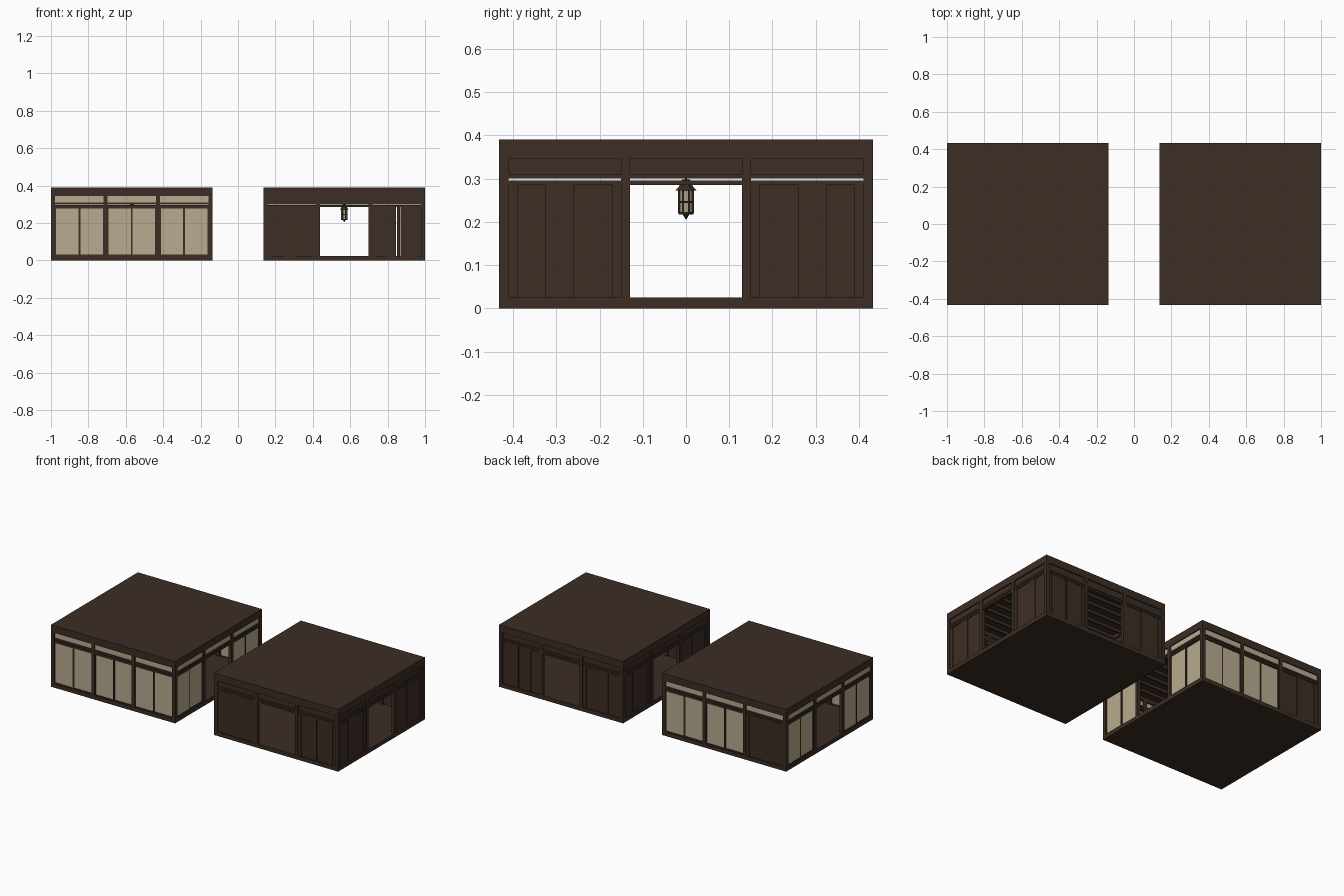
import bpy, bmesh, math
from mathutils import Matrix, Vector

if "Cube" in bpy.data.objects:
    bpy.data.objects.remove(bpy.data.objects["Cube"])

def material(name, rgb):
    m = bpy.data.materials.new(name)
    m.diffuse_color = (*rgb, 1)
    m.use_nodes = True
    m.node_tree.nodes["Principled BSDF"].inputs["Base Color"].default_value = m.diffuse_color
    return m

WOOD = material("dark wood", (0.046, 0.027, 0.018))
PAPER = material("cream paper", (0.48, 0.41, 0.275))
METAL = material("lantern bronze", (0.035, 0.022, 0.012))
GLASS = material("lantern glass", (0.40, 0.35, 0.24))

def add_box(bm, lo, hi, mat=Matrix()):
    lo, hi = Vector(lo), Vector(hi)
    c, s = (lo + hi) / 2, hi - lo
    bmesh.ops.create_cube(bm, size=1, matrix=mat @ Matrix.Translation(c) @ Matrix.Diagonal((*s, 1)))

def add_cone(bm, r1, r2, z0, z1, cx, n=8):
    bmesh.ops.create_cone(bm, cap_ends=True, segments=n, radius1=r1, radius2=r2, depth=z1 - z0,
                          matrix=Matrix.Translation((cx, 0, (z0 + z1) / 2)) @ Matrix.Rotation(math.pi / n, 4, 'Z'))

def finish(bm, name, mat):
    me = bpy.data.meshes.new(name)
    bm.to_mesh(me)
    bm.free()
    me.materials.append(mat)
    bpy.context.collection.objects.link(bpy.data.objects.new(name, me))

H = 0.432          # half width of a room
IN = H - 0.022     # inner face of the frame
BAYS = [(-0.41, -0.15), (-0.13, 0.13), (0.15, 0.41)]

def side_matrix(cx, k):
    # k = 0 front, 1 right, 2 back, 3 left; local wall faces -y
    return Matrix.Translation((cx, 0, 0)) @ Matrix.Rotation(k * math.pi / 2, 4, 'Z')

def room(label, cx, layout, transom_mat):
    # floor, roof slab and ceiling joists
    bm = bmesh.new()
    add_box(bm, (cx - H, -H, 0), (cx + H, H, 0.025))
    finish(bm, label + "_floor", WOOD)
    bm = bmesh.new()
    add_box(bm, (cx - H, -H, 0.37), (cx + H, H, 0.39))
    finish(bm, label + "_roof", WOOD)
    bm = bmesh.new()
    for i in range(-5, 6):
        add_box(bm, (cx - IN, i * 0.07 - 0.006, 0.352), (cx + IN, i * 0.07 + 0.006, 0.37))
    finish(bm, label + "_ceiling_joists", WOOD)

    frame, transom = bmesh.new(), bmesh.new()
    paper, boards = bmesh.new(), bmesh.new()
    for k in range(4):
        M = side_matrix(cx, k)
        # posts and top beam
        for u0, u1 in ((-H, -0.41), (-0.15, -0.13), (0.13, 0.15)):
            add_box(frame, (u0, -H, 0.025), (u1, -IN, 0.345), M)
        add_box(frame, (-H, -H, 0.345), (IN, -IN, 0.37), M)
        for b, (u0, u1) in enumerate(BAYS):
            # lintel, upper rail (slot between) and transom
            add_box(frame, (u0, -H + 0.002, 0.285), (u1, -IN, 0.296), M)
            add_box(frame, (u0, -H + 0.002, 0.300), (u1, -IN, 0.311), M)
            add_box(transom, (u0, -H + 0.007, 0.311), (u1, -H + 0.012, 0.345), M)
            kind = layout[k][b]
            mid = (u0 + u1) / 2
            if kind == 'p':
                # two sliding paper screens, each with a wooden border
                for n, (a, c) in enumerate(((u0, mid), (mid, u1))):
                    y = -H + 0.005 + 0.003 * n
                    add_box(paper, (a + 0.005, y + 0.002, 0.03), (c - 0.005, y + 0.005, 0.28), M)
                    for e0, e1, z0, z1 in ((a, a + 0.005, 0.025, 0.285), (c - 0.005, c, 0.025, 0.285),
                                           (a, c, 0.025, 0.031), (a, c, 0.279, 0.285)):
                        add_box(frame, (e0, y, z0), (e1, y + 0.007, z1), M)
            elif kind in 'ws':
                # staggered wooden boards; 's' leaves two thin slits
                cuts = [0.15, 0.171, 0.26, 0.325, 0.389, 0.41]
                if kind == 's':
                    cuts = [0.15, 0.171, 0.215, 0.282, 0.302, 0.389, 0.41]
                sg = -1 if mid < 0 else 1
                for n, (a, c) in enumerate(zip(cuts, cuts[1:])):
                    gap = 0.004 if kind == 's' and n in (2, 3) else 0
                    p, q = sorted((sg * a, sg * (c - gap)))
                    y = -H + 0.005 + 0.004 * (n % 2)
                    add_box(boards, (p, y, 0.025), (q, y + 0.006, 0.285), M)
    finish(frame, label + "_timber_frame", WOOD)
    finish(transom, label + "_transom_panels", transom_mat)
    finish(paper, label + "_paper_screens", PAPER)
    finish(boards, label + "_wooden_doors", WOOD)

    # hanging lantern
    bm = bmesh.new()
    add_cone(bm, 0.015, 0.015, 0.222, 0.272, cx)
    finish(bm, label + "_lantern_glass", GLASS)
    bm = bmesh.new()
    add_cone(bm, 0.027, 0.018, 0.272, 0.281, cx)      # cap
    add_cone(bm, 0.018, 0.010, 0.281, 0.298, cx)
    add_cone(bm, 0.003, 0.003, 0.298, 0.37, cx)       # rod
    add_cone(bm, 0.019, 0.019, 0.244, 0.248, cx)      # middle ring
    add_cone(bm, 0.019, 0.019, 0.217, 0.223, cx)      # base
    add_cone(bm, 0.002, 0.008, 0.207, 0.217, cx)      # tip
    for i in range(8):
        a = i * math.pi / 4 + math.pi / 8
        x, y = cx + 0.0175 * math.cos(a), 0.0175 * math.sin(a)
        add_box(bm, (x - 0.0018, y - 0.0018, 0.22), (x + 0.0018, y + 0.0018, 0.274))
    finish(bm, label + "_lantern_cage", METAL)

# bays per side: p paper, w wood, s wood with slits, o open
room("paper_room", -0.568, ["ppp", "pop", "ppw", "pop"], PAPER)
room("wood_room", 0.568, ["wos", "wow", "sow", "wow"], WOOD)
